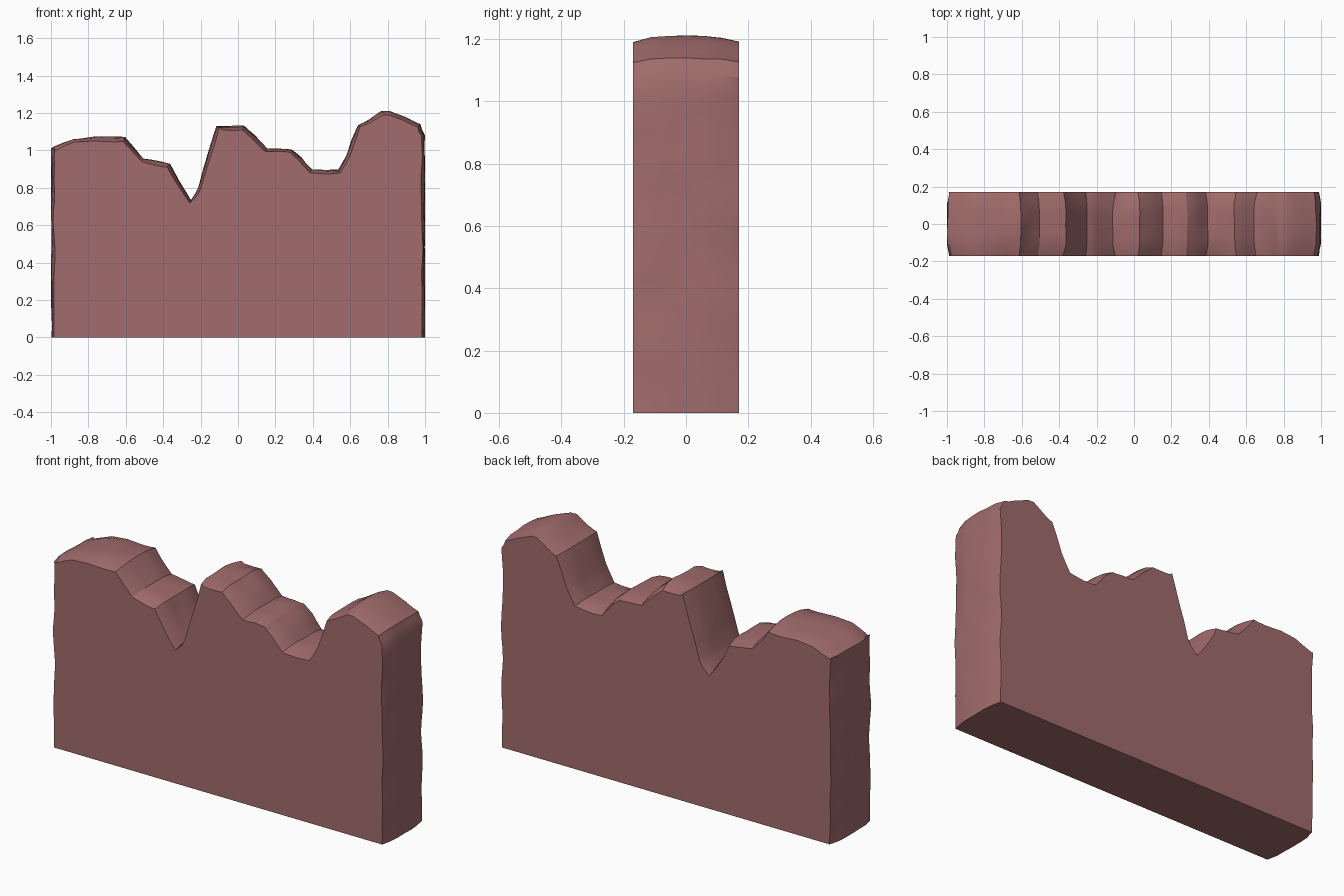
import bpy, bmesh, math
from mathutils import Vector, noise

if "Cube" in bpy.data.objects:
    bpy.data.objects.remove(bpy.data.objects["Cube"])

# Outline of the broken wall: left end, ragged top, right end (x, z)
left = [(-0.998, 0.12 * i) for i in range(8)]
top = [(-0.998, 1.01), (-0.975, 1.022), (-0.88, 1.06), (-0.78, 1.072), (-0.68, 1.068),
       (-0.605, 1.07), (-0.56, 1.015), (-0.505, 0.955), (-0.43, 0.94), (-0.365, 0.928),
       (-0.32, 0.845), (-0.25, 0.737), (-0.215, 0.80), (-0.165, 0.97), (-0.115, 1.13),
       (-0.05, 1.128), (0.03, 1.13), (0.09, 1.08), (0.155, 1.01), (0.22, 1.012),
       (0.285, 1.005), (0.34, 0.96), (0.395, 0.898), (0.46, 0.895), (0.535, 0.897),
       (0.58, 0.98), (0.64, 1.135), (0.70, 1.165), (0.77, 1.207), (0.81, 1.207),
       (0.89, 1.18), (0.975, 1.14)]
right = [(0.998, 0.12 * i) for i in range(9, -1, -1)]
coarse = [Vector((x, 0, z)) for x, z in left + top + right]

# Split each segment once for finer chips
outline = []
for a, b in zip(coarse, coarse[1:]):
    outline += [a, (a + b) / 2]
outline.append(coarse[-1])

rows = [-0.17, -0.113, -0.057, 0, 0.057, 0.113, 0.17]
bm = bmesh.new()
grid = []
for y in rows:
    inset = 0.020 if abs(y) > 0.15 else (0.004 if abs(y) > 0.1 else 0.0)
    line = []
    for i, p in enumerate(outline):
        t = outline[min(i + 1, len(outline) - 1)] - outline[max(i - 1, 0)]
        n = Vector((-t.z, 0, t.x)).normalized()
        chip = 0.009 * noise.noise(Vector((p.x * 7, y * 9, p.z * 7 + 3)))
        q = p + n * (chip - inset * (0.75 if abs(p.x) > 0.99 else 1))
        q.x = max(-1, min(1, q.x))
        q.z = 0 if p.z == 0 else q.z
        line.append(bm.verts.new((q.x, y, q.z)))
    grid.append(line)

# Rough ends and top
for r0, r1 in zip(grid, grid[1:]):
    for i in range(len(outline) - 1):
        bm.faces.new((r0[i], r0[i + 1], r1[i + 1], r1[i])).smooth = True
# Flat front, back and underside
bm.faces.new(grid[0])
bm.faces.new(grid[-1][::-1])
bm.faces.new([r[0] for r in grid] + [r[-1] for r in reversed(grid)])
bmesh.ops.recalc_face_normals(bm, faces=bm.faces)
caps = [f for f in bm.faces if len(f.verts) > 4]
bmesh.ops.triangulate(bm, faces=caps)

mesh = bpy.data.meshes.new("broken_wall")
bm.to_mesh(mesh)
bm.free()
wall = bpy.data.objects.new("broken_wall", mesh)
bpy.context.collection.objects.link(wall)

mat = bpy.data.materials.new("brick_red")
mat.diffuse_color = (0.36, 0.15, 0.15, 1)
mat.use_nodes = True
mat.node_tree.nodes["Principled BSDF"].inputs["Base Color"].default_value = mat.diffuse_color
mesh.materials.append(mat)

bpy.context.view_layer.objects.active = wall
wall.select_set(True)
bpy.ops.object.shade_smooth_by_angle(angle=math.radians(30))
